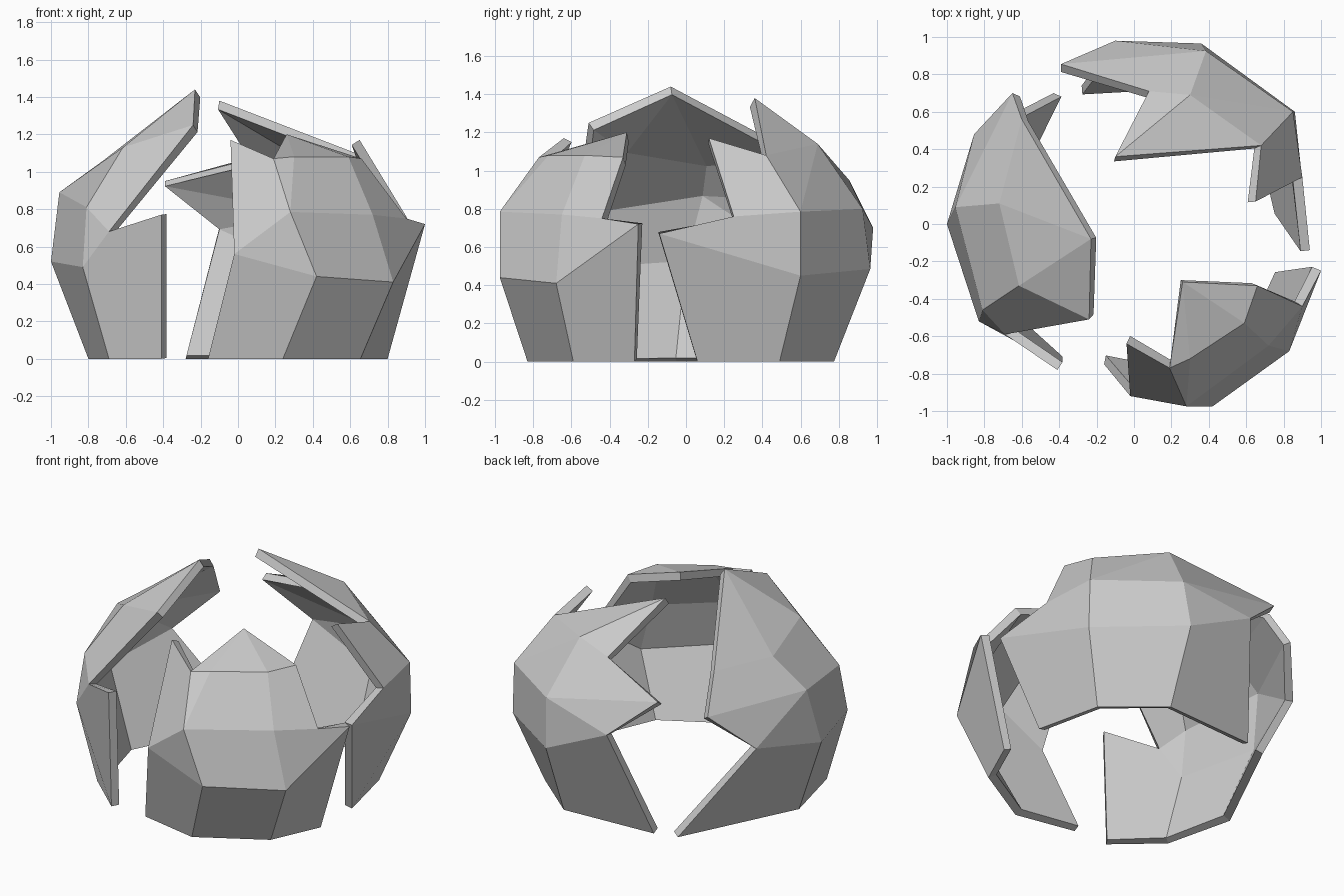
import bpy, bmesh
from mathutils import Vector

if "Cube" in bpy.data.objects:
    bpy.data.objects.remove(bpy.data.objects["Cube"])

CENTRE = Vector((0, 0, 0.55))
WALL = 0.05


def shell_piece(name, rings, faces):
    """Outer skin from lettered rings of points, thickened inwards."""
    bm = bmesh.new()
    v = {}
    for letters, points in rings:
        for letter, p in zip(letters, points):
            v[letter] = bm.verts.new(p)
    for f in faces.split():
        bm.faces.new([v[c] for c in f])
    # all faces look away from the middle of the shell
    bm.normal_update()
    for f in bm.faces:
        if f.normal.dot(f.calc_center_median() - CENTRE) < 0:
            f.normal_flip()
    me = bpy.data.meshes.new(name)
    bm.to_mesh(me)
    bm.free()
    ob = bpy.data.objects.new(name, me)
    bpy.context.collection.objects.link(ob)
    mod = ob.modifiers.new("wall", 'SOLIDIFY')
    mod.thickness = WALL
    mod.offset = -1
    mod.use_even_offset = True
    return ob


# Front fragment: foot ring, waist ring, shoulder ring, broken top
shell_piece("front_shell_fragment", [
    ("abcd", [(-.16, -.75, 0), (.24, -.83, 0), (.655, -.59, 0), (.80, -.27, 0)]),
    ("efgh", [(-.02, -.92, .56), (.42, -.975, .44), (.83, -.68, .41), (1.0, -.25, .72)]),
    ("ijk", [(.28, -.975, .785), (.72, -.65, .77), (.90, -.44, .75)]),
    ("lmno", [(.19, -.77, 1.07), (.30, -.72, 1.08), (.59, -.53, 1.08), (.66, -.33, 1.07)]),
    ("pq", [(-.04, -.64, 1.17), (.26, -.31, 1.20)]),
], "abfe bcgf cdhg efi fgji ghkj eilp ilm ijnm jkon lmq mnq noq")

# Left fragment: the tallest one, its tip leaning in over the middle
shell_piece("left_shell_fragment", [
    ("abcd", [(-.43, .70, 0), (-.80, -.05, 0), (-.69, -.50, 0), (-.41, -.75, 0)]),
    ("efgh", [(-.855, .48, .62), (-1.0, 0, .52), (-.83, -.52, .49), (-.69, -.59, .68)]),
    ("ijkl", [(-.65, .70, .86), (-.955, .09, .89), (-.81, -.46, .81), (-.41, -.78, .77)]),
    ("mno", [(-.60, .56, 1.10), (-.72, .11, 1.06), (-.615, -.33, 1.13)]),
    ("pq", [(-.23, -.08, 1.44), (-.24, -.51, 1.25)]),
], "abfe bcgf cdlhg efj eji fgkj ghk jnmi jkon khqo npm nop oqp")

# Back right fragment: three broken points around the top
shell_piece("back_shell_fragment", [
    ("abcd", [(.80, .06, 0), (.70, .49, 0), (.36, .775, 0), (-.28, .74, 0)]),
    ("efgh", [(.94, -.14, .67), (.86, .60, .45), (.36, .965, .485), (-.10, .98, .70)]),
    ("ijkl", [(.90, .25, .76), (.85, .60, .785), (.385, .925, .80), (-.39, .855, .95)]),
    ("mno", [(.65, .12, 1.17), (.68, .42, 1.08), (.30, .69, 1.14)]),
    ("pq", [(.08, .71, 1.07), (-.10, .36, 1.38)]),
], "abfe bcgf cdhg efji fgkj ghk hlk lpok ijnm jko jon pqo qno")
